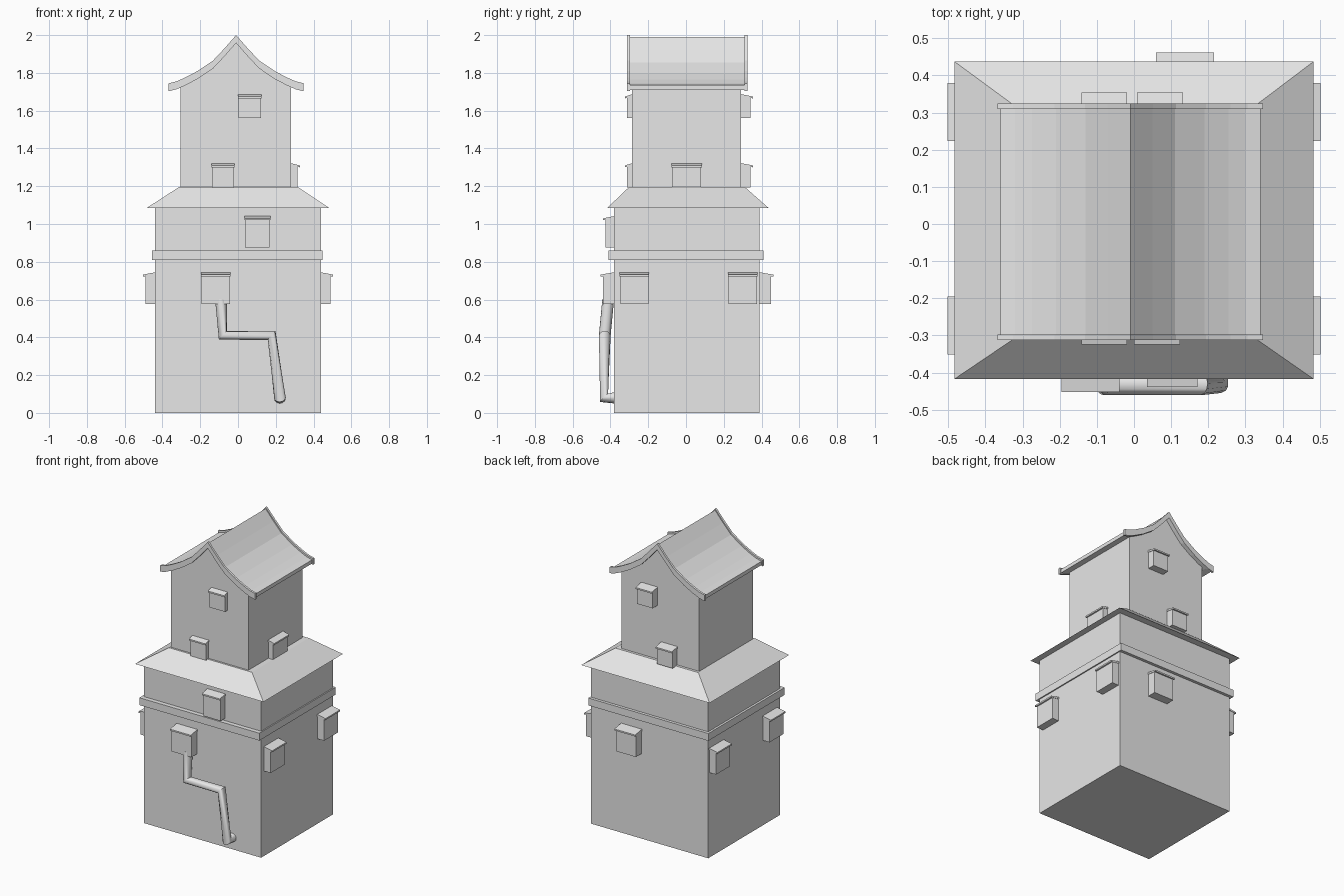
import bpy, bmesh, math
from mathutils import Matrix, Vector

if "Cube" in bpy.data.objects:
    bpy.data.objects.remove(bpy.data.objects["Cube"])

grey = bpy.data.materials.new("plain_grey")
grey.use_nodes = True
COLOUR = (0.8, 0.8, 0.8, 1)
grey.diffuse_color = COLOUR
grey.node_tree.nodes["Principled BSDF"].inputs["Base Color"].default_value = COLOUR


def finish(name, bm):
    bmesh.ops.recalc_face_normals(bm, faces=bm.faces)
    mesh = bpy.data.meshes.new(name)
    bm.to_mesh(mesh)
    bm.free()
    mesh.materials.append(grey)
    obj = bpy.data.objects.new(name, mesh)
    bpy.context.collection.objects.link(obj)
    return obj


def box(name, x, y, z, top_x=None, top_y=None):
    """Box between limits; the top may have its own limits for a sloped roof."""
    bm = bmesh.new()
    bmesh.ops.create_cube(bm, size=1)
    for v in bm.verts:
        up = v.co.z > 0
        xs, ys = (top_x or x, top_y or y) if up else (x, y)
        v.co = (xs[v.co.x > 0], ys[v.co.y > 0], z[up])
    return finish(name, bm)


def prism(name, outline, y0, y1, matrix=Matrix()):
    """Extrude an (x, z) outline along y."""
    bm = bmesh.new()
    face = bm.faces.new([bm.verts.new((x, y0, z)) for x, z in outline])
    out = bmesh.ops.extrude_face_region(bm, geom=[face])
    moved = [g for g in out["geom"] if isinstance(g, bmesh.types.BMVert)]
    bmesh.ops.translate(bm, verts=moved, vec=(0, y1 - y0, 0))
    bm.transform(matrix)
    return finish(name, bm)


# Lower block, band and skirt roof
box("lower_block", (-0.44, 0.44), (-0.38, 0.39), (0, 1.09))
box("wall_band", (-0.455, 0.448), (-0.41, 0.41), (0.81, 0.86))
box("skirt_roof", (-0.483, 0.483), (-0.417, 0.437), (1.085, 1.197),
    (-0.31, 0.315), (-0.30, 0.31))

# Curved gable roof, mirrored about the ridge
RIDGE = -0.01
HALF = [(0, 1.99), (0.06, 1.92), (0.12, 1.855), (0.2, 1.80),
        (0.265, 1.765), (0.31, 1.745), (0.35, 1.735)]


def gable(grow, thick):
    """Closed roof section, pushed outward by grow."""
    side = [(x * (1 + 2 * grow), z + grow) for x, z in HALF]
    line = [(RIDGE - x, z) for x, z in reversed(side)] + \
           [(RIDGE + x, z) for x, z in side[1:]]
    return line + [(x, z - thick) for x, z in reversed(line)]


prism("main_roof", gable(0, 0.025), -0.305, 0.315)
for name, y in (("front_verge_board", -0.312), ("back_verge_board", 0.31)):
    prism(name, gable(0.01, 0.042), y, y + 0.015)

# Upper tower, with its gable walls meeting the roof
under = [(RIDGE + s * x, z - 0.012) for s, pts in ((-1, HALF[4::-1]), (1, HALF[1:5]))
         for x, z in pts]
prism("upper_tower", [(-0.304, 1.19), (-0.304, 1.745)] + under +
      [(0.28, 1.745), (0.28, 1.19)], -0.287, 0.292)


# Hooded window boxes: local +x points out from the wall
def window(name, normal, centre, wall, depth, width, z0, z1):
    turn = {"front": -90, "back": 90, "right": 180, "left": 0}[normal]
    along = (centre, 0) if normal in ("front", "back") else (0, centre)
    out = {"front": (0, -wall), "back": (0, wall),
           "right": (-wall, 0), "left": (wall, 0)}[normal]
    spot = Vector((along[0] + out[0], along[1] + out[1], 0))
    m = Matrix.Translation(spot) @ Matrix.Rotation(math.radians(turn), 4, "Z")
    h = width / 2
    prism(name + "_box", [(-0.01, z0), (depth, z0), (depth, z1 - 0.015), (-0.01, z1 - 0.005)],
          -h, h, m)
    lip = depth + 0.012
    prism(name + "_hood", [(-0.01, z1 - 0.01), (lip, z1 - 0.02), (lip, z1 - 0.01),
                           (-0.01, z1 + 0.004)], -h - 0.003, h + 0.003, m)


window("lower_front_window", "front", -0.117, 0.38, 0.06, 0.15, 0.577, 0.742)
window("middle_front_window", "front", 0.103, 0.38, 0.047, 0.13, 0.875, 1.04)
window("lower_back_window", "back", 0.137, 0.39, 0.06, 0.15, 0.577, 0.742)
for side in ("left", "right"):
    window(side + "_fore_window", side, -0.273, 0.44, 0.05, 0.15, 0.577, 0.742)
    window(side + "_rear_window", side, 0.301, 0.44, 0.05, 0.15, 0.577, 0.742)
for side, wall, depth, shift in (("front", 0.287, 0.025, 0), ("back", 0.292, 0.05, 0.008)):
    window("tower_low_%s_window" % side, side, -0.08, wall, depth, 0.117, 1.192, 1.32)
    window("tower_high_%s_window" % side, side, 0.062 + shift, wall, depth, 0.117, 1.56, 1.685)
window("tower_low_left_window", "left", 0.003, 0.28, 0.035, 0.155, 1.192, 1.32)

# Bent drain pipe on the front wall
path = [(-0.09, -0.412, 0.6), (-0.08, -0.43, 0.41), (0.178, -0.43, 0.41),
        (0.222, -0.434, 0.08), (0.222, -0.37, 0.08)]
curve = bpy.data.curves.new("drain_pipe", "CURVE")
curve.dimensions = "3D"
curve.bevel_depth = 0.031
curve.bevel_resolution = 4
curve.use_fill_caps = True
spline = curve.splines.new("POLY")
spline.points.add(len(path) - 1)
for point, co in zip(spline.points, path):
    point.co = (*co, 1)
curve.materials.append(grey)
pipe = bpy.data.objects.new("drain_pipe", curve)
bpy.context.collection.objects.link(pipe)
bpy.ops.object.select_all(action="DESELECT")
pipe.select_set(True)
bpy.context.view_layer.objects.active = pipe
bpy.ops.object.convert(target="MESH")
bpy.ops.object.shade_smooth_by_angle(angle=math.radians(40))
